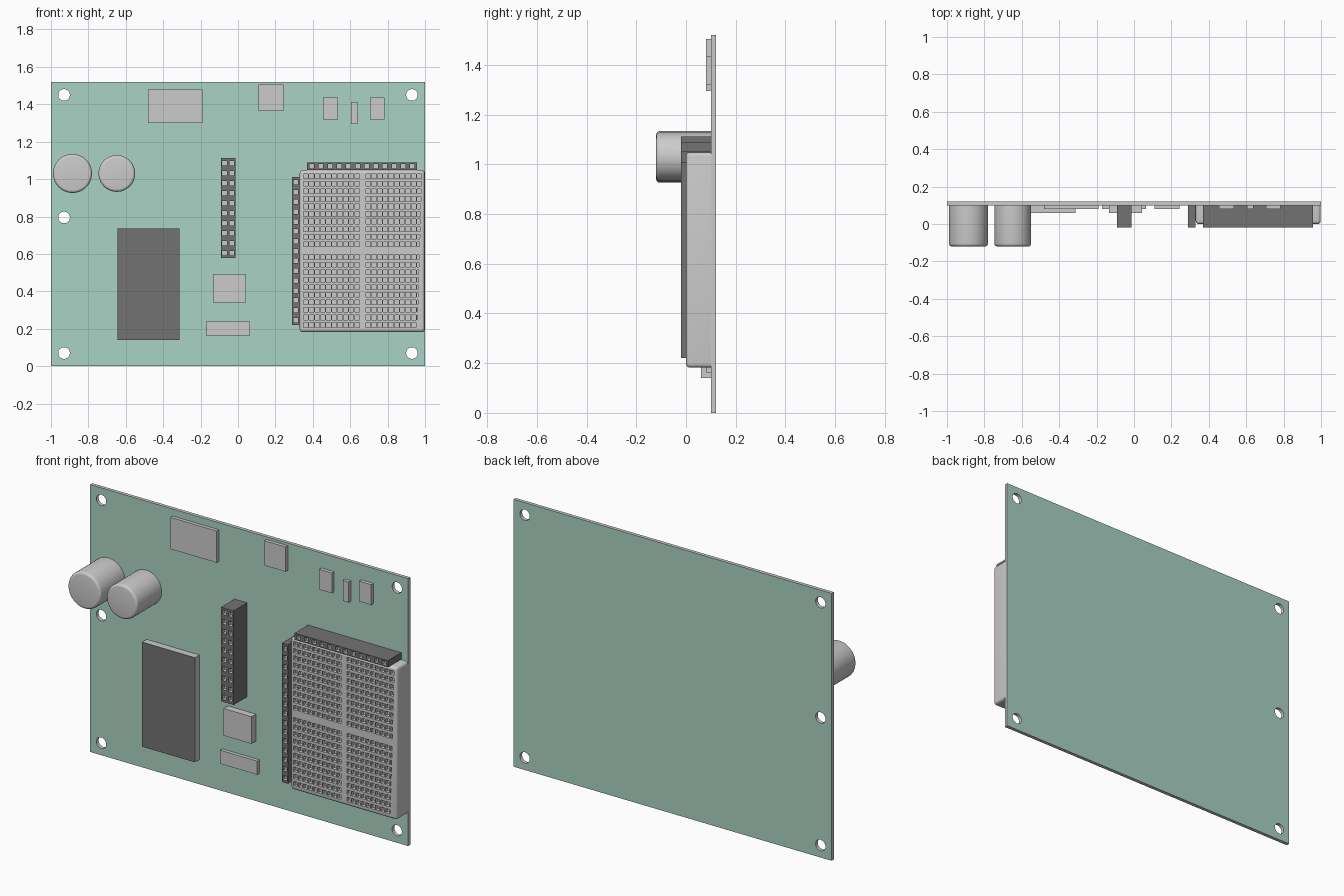
import bpy, bmesh, math
from mathutils import Matrix, Vector

if "Cube" in bpy.data.objects:
    bpy.data.objects.remove(bpy.data.objects["Cube"])

BOARD_FRONT, BOARD_BACK = 0.10, 0.12


def material(name, colour):
    m = bpy.data.materials.new(name)
    m.diffuse_color = (*colour, 1)
    m.use_nodes = True
    m.node_tree.nodes["Principled BSDF"].inputs["Base Color"].default_value = m.diffuse_color
    return m


green = material("board_green", (0.40, 0.65, 0.55))
dark = material("dark_plastic", (0.17, 0.17, 0.17))
grey = material("plain_grey", (0.8, 0.8, 0.8))


def finish(bm, name, mats=(), smooth=False):
    bmesh.ops.recalc_face_normals(bm, faces=bm.faces)
    me = bpy.data.meshes.new(name)
    bm.to_mesh(me)
    bm.free()
    for m in mats:
        me.materials.append(m)
    ob = bpy.data.objects.new(name, me)
    bpy.context.collection.objects.link(ob)
    if smooth:
        bpy.ops.object.select_all(action='DESELECT')
        ob.select_set(True)
        bpy.context.view_layer.objects.active = ob
        bpy.ops.object.shade_smooth_by_angle(angle=math.radians(40))
    return ob


def box_bm(x0, x1, z0, z1, front):
    bm = bmesh.new()
    size = Vector((x1 - x0, BOARD_FRONT - front, z1 - z0))
    centre = Vector(((x0 + x1) / 2, (front + BOARD_FRONT) / 2, (z0 + z1) / 2))
    bmesh.ops.create_cube(bm, size=1, matrix=Matrix.Translation(centre) @ Matrix.Diagonal((*size, 1)))
    bm.normal_update()
    return bm


def pocket_block(name, rect, front, xs, zs, hole, depth, mats=(), radius=0):
    """Block whose front carries a grid of square recesses."""
    bm = box_bm(*rect, front)
    if radius:
        edges = [e for e in bm.edges if any(v.co.y < BOARD_FRONT - 1e-4 for v in e.verts)]
        bmesh.ops.bevel(bm, geom=edges, offset=radius, segments=4, profile=0.5, affect='EDGES')
        bm.normal_update()
    face = min(bm.faces, key=lambda f: (round(f.normal.y, 3), -f.calc_area()))
    bmesh.ops.delete(bm, geom=[face], context='FACES_ONLY')

    def lines(cs):
        inner = [c + s * hole / 2 for c in cs for s in (-1, 1)]
        return [inner[0] - 0.003] + inner + [inner[-1] + 0.003]

    gx, gz = lines(xs), lines(zs)
    grid = [[bm.verts.new((x, front, z)) for z in gz] for x in gx]
    for i in range(len(gx) - 1):
        for j in range(len(gz) - 1):
            q = [grid[i][j], grid[i + 1][j], grid[i + 1][j + 1], grid[i][j + 1]]
            if i % 2 and j % 2:
                low = [bm.verts.new(v.co + Vector((0, depth, 0))) for v in q]
                new = [bm.faces.new(low)]
                for k in range(4):
                    n = (k + 1) % 4
                    new.append(bm.faces.new((q[k], q[n], low[n], low[k])))
                for f in new:
                    f.material_index = 1 if mats else 0
            else:
                bm.faces.new(q)
    rim = [e for e in bm.edges if e.is_boundary]
    bmesh.ops.triangle_fill(bm, edges=rim, use_beauty=True, normal=(0, -1, 0))
    return finish(bm, name, mats, smooth=radius > 0)


def spread(a, b, n):
    """n centres, one in the middle of each equal cell from a to b."""
    return [a + (b - a) * (i + 0.5) / n for i in range(n)]


# Circuit board with five mounting holes, green on both faces
bm = bmesh.new()
loops = [[(-1, 0), (1, 0), (1, 1.52), (-1, 1.52)]]
for cx, cz in ((-0.93, 1.45), (0.93, 1.45), (-0.93, 0.795), (-0.93, 0.07), (0.93, 0.07)):
    loops.append([(cx + 0.031 * math.cos(math.tau * k / 32), cz + 0.031 * math.sin(math.tau * k / 32))
                  for k in range(32)])
for loop in loops:
    vs = [bm.verts.new((x, BOARD_FRONT, z)) for x, z in loop]
    for k in range(len(vs)):
        bm.edges.new((vs[k - 1], vs[k]))
bmesh.ops.triangle_fill(bm, edges=bm.edges[:], use_beauty=True, normal=(0, -1, 0))
ext = bmesh.ops.extrude_face_region(bm, geom=bm.faces[:], use_keep_orig=True)
bmesh.ops.translate(bm, vec=(0, BOARD_BACK - BOARD_FRONT, 0),
                    verts=[g for g in ext["geom"] if isinstance(g, bmesh.types.BMVert)])
bm.normal_update()
for f in bm.faces:
    f.material_index = 0 if abs(f.normal.y) > 0.9 else 1
finish(bm, "circuit_board", (green, grey), smooth=True)

# Flat chips
for name, rect, front in (
        ("chip_top_left", (-0.48, -0.19, 1.30, 1.48), 0.08),
        ("chip_top_middle", (0.11, 0.243, 1.365, 1.505), 0.08),
        ("small_chip_left", (0.455, 0.535, 1.32, 1.435), 0.08),
        ("small_chip_middle", (0.603, 0.64, 1.295, 1.412), 0.08),
        ("small_chip_right", (0.705, 0.782, 1.32, 1.435), 0.08),
        ("processor_chip", (-0.133, 0.043, 0.34, 0.494), 0.06),
        ("chip_bottom", (-0.17, 0.065, 0.163, 0.24), 0.08)):
    finish(box_bm(*rect, front), name)

# Display panel: dark front, grey sides
bm = box_bm(-0.645, -0.313, 0.14, 0.735, 0.06)
for f in bm.faces:
    f.material_index = 0 if f.normal.y < -0.9 else 1
finish(bm, "display_panel", (dark, grey))

# Capacitors with rounded front rims
for i, (cx, r) in enumerate(((-0.885, 0.104), (-0.648, 0.098))):
    bm = bmesh.new()
    m = Matrix.Translation((cx, -0.01, 1.03)) @ Matrix.Rotation(math.pi / 2, 4, 'X')
    bmesh.ops.create_cone(bm, cap_ends=True, segments=48, radius1=r, radius2=r, depth=0.22, matrix=m)
    rim = [e for e in bm.edges if all(v.co.y < -0.1 for v in e.verts)]
    bmesh.ops.bevel(bm, geom=rim, offset=0.015, segments=4, profile=0.5, affect='EDGES')
    finish(bm, f"capacitor_{i + 1}", smooth=True)

# Socket strips
sockets = (dark, grey)
pocket_block("centre_socket", (-0.092, -0.013, 0.577, 1.112), -0.02,
             (-0.072, -0.033), spread(0.577, 1.112, 10), 0.025, 0.02, sockets)
pocket_block("side_socket", (0.29, 0.328, 0.22, 1.01), -0.02,
             (0.309,), spread(0.22, 1.01, 15), 0.024, 0.02, sockets)
pocket_block("top_socket", (0.37, 0.957, 1.05, 1.088), -0.02,
             spread(0.37, 0.957, 12), (1.069,), 0.024, 0.02, sockets)

# Breadboard with four blocks of holes
pocket_block("breadboard", (0.33, 0.998, 0.182, 1.048), 0.0,
             spread(0.347, 0.652, 10) + spread(0.682, 0.985, 10),
             spread(0.2, 0.603, 10) + spread(0.632, 1.035, 10), 0.025, 0.02, radius=0.016)
